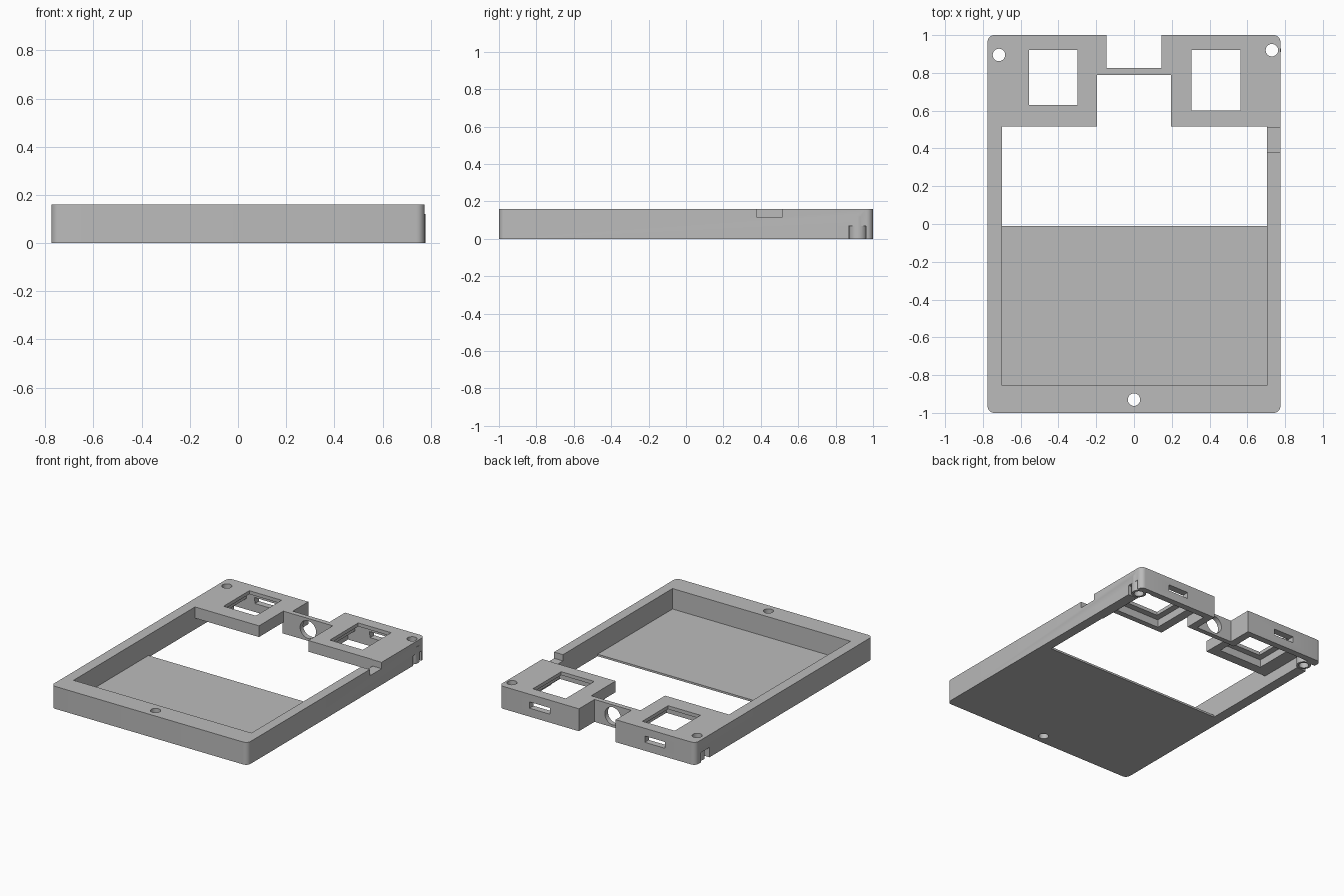
import bpy, bmesh
from mathutils import Matrix, Vector

if "Cube" in bpy.data.objects:
    bpy.data.objects.remove(bpy.data.objects["Cube"], do_unlink=True)

grey = bpy.data.materials.new("plain_grey")
grey.use_nodes = True
grey.diffuse_color = (0.5, 0.5, 0.5, 1)
grey.node_tree.nodes["Principled BSDF"].inputs["Base Color"].default_value = (0.5, 0.5, 0.5, 1)

HEIGHT = 0.16


def finish(name, bm):
    mesh = bpy.data.meshes.new(name)
    bm.to_mesh(mesh)
    bm.free()
    mesh.materials.append(grey)
    obj = bpy.data.objects.new(name, mesh)
    bpy.context.collection.objects.link(obj)
    return obj


def box(name, x, y, z, corner=0):
    bm = bmesh.new()
    bmesh.ops.create_cube(bm, size=1)
    for v in bm.verts:
        v.co = Vector([(a + b) / 2 + c * (b - a) for c, (a, b) in zip(v.co, (x, y, z))])
    if corner:
        upright = [e for e in bm.edges if abs(e.verts[0].co.z - e.verts[1].co.z) > 0.01]
        bmesh.ops.bevel(bm, geom=upright, offset=corner, segments=6, profile=0.5, affect="EDGES")
    return finish(name, bm)


def cylinder(name, centre, radius, depth, axis="Z"):
    bm = bmesh.new()
    bmesh.ops.create_cone(bm, cap_ends=True, segments=32, radius1=radius, radius2=radius, depth=depth)
    if axis == "Y":
        bmesh.ops.rotate(bm, verts=bm.verts, matrix=Matrix.Rotation(1.5707963, 3, "X"))
    bmesh.ops.translate(bm, verts=bm.verts, vec=centre)
    return finish(name, bm)


def combine(tool, operation="DIFFERENCE"):
    mod = frame.modifiers.new("shape", "BOOLEAN")
    mod.object, mod.operation, mod.solver = tool, operation, "EXACT"
    bpy.context.view_layer.update()
    graph = bpy.context.evaluated_depsgraph_get()
    result = bpy.data.meshes.new_from_object(frame.evaluated_get(graph))
    frame.modifiers.clear()
    frame.data = result
    bpy.data.objects.remove(tool, do_unlink=True)


def cut(x, y, z):
    combine(box("cutter", x, y, z))


frame = box("case_frame", (-0.775, 0.775), (-1, 1), (0, HEIGHT), corner=0.035)
over, under = HEIGHT + 0.1, -0.1

# Main tray: shallow floor at the front, open window behind it
cut((-0.70, 0.705), (-0.855, 0.515), (0.014, over))
cut((-0.70, 0.705), (-0.01, 0.515), (under, 0.1))

# Gap between the rear blocks, leaving a thin bridge
cut((-0.195, 0.195), (0.45, 0.79), (under, over))
cut((-0.145, 0.145), (0.825, 1.1), (under, over))
combine(cylinder("cutter", (0, 0.8, 0.08), 0.063, 0.2, "Y"))

# Rear blocks: hollow underside, stepped window pocket and a slot in the back
windows = {-1: ((-0.555, -0.30), (0.63, 0.92)), 1: ((0.305, 0.565), (0.60, 0.92))}
for side, (wx, wy) in windows.items():
    cut(sorted((side * 0.19, side * 0.70)), (0.50, 0.79), (under, 0.08))
    cut(sorted((side * 0.20, side * 0.70)), (0.70, 0.955), (under, 0.08))
    cut((wx[0] - 0.045, wx[1] + 0.045), (wy[0] - 0.045, wy[1] + 0.03), (under, 0.135))
    cut(wx, wy, (under, over))
    cut(sorted((side * 0.375, side * 0.535)), (0.9, 1.1), (0.06, 0.105))

# Side wall notch
cut((0.69, 0.9), (0.38, 0.512), (0.115, over))

# Corner posts standing in relieved side walls
screws = [(-0.715, 0.895), (0.73, 0.92)]
for x, y in screws:
    side = 1 if x > 0 else -1
    cut(sorted((side * 0.66, side * 0.9)), (y - 0.052, y + 0.042), (under, 0.07))
    combine(cylinder("post", (x, y, 0.06), 0.048, 0.12), "UNION")

# Screw holes
for x, y in screws + [(0, -0.93)]:
    combine(cylinder("cutter", (x, y, 0.08), 0.033, 0.4))

bpy.ops.object.select_all(action="DESELECT")
frame.select_set(True)
bpy.context.view_layer.objects.active = frame
bpy.ops.object.shade_smooth_by_angle(angle=0.5)
